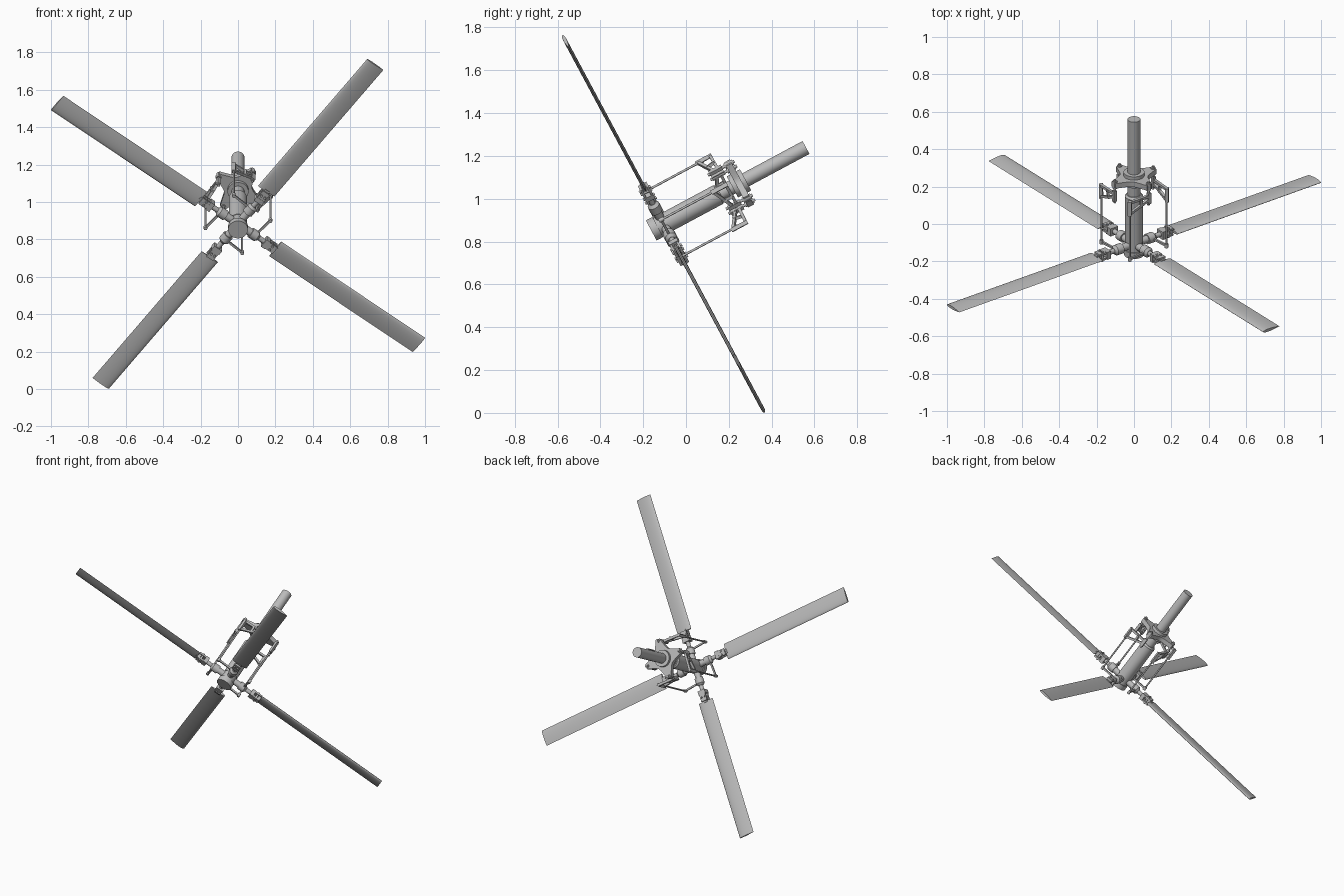
import bpy, bmesh
from math import radians, cos, sin, pi, sqrt
from mathutils import Matrix, Vector

if "Cube" in bpy.data.objects:
    bpy.data.objects.remove(bpy.data.objects["Cube"], do_unlink=True)

metal = bpy.data.materials.new("plain grey metal")
metal.use_nodes = True
GREY = (0.5, 0.5, 0.5, 1)
metal.diffuse_color = GREY
metal.node_tree.nodes["Principled BSDF"].inputs["Base Color"].default_value = GREY

# Tilted rotor frame: local xy is the blade disc, local -z runs along the mast
FRAME = Matrix.Translation((0, -0.105, 0.8825)) @ Matrix.Rotation(radians(118.2), 4, "X")
BLADE_ANGLE = 52.8
ROD_OFFSET = 44.5
NAMES = ["upper_left", "upper_right", "lower_right", "lower_left"]


def pt(angle, r, s):
    """Point in the rotor frame: disc angle, radius, distance along the mast."""
    a = radians(angle)
    return Vector((r * cos(a), r * sin(a), -s))


def finish(bm, name):
    bmesh.ops.recalc_face_normals(bm, faces=bm.faces)
    mesh = bpy.data.meshes.new(name)
    bm.to_mesh(mesh)
    bm.free()
    mesh.materials.append(metal)
    ob = bpy.data.objects.new(name, mesh)
    ob.matrix_world = FRAME
    bpy.context.collection.objects.link(ob)
    bpy.ops.object.select_all(action="DESELECT")
    ob.select_set(True)
    bpy.context.view_layer.objects.active = ob
    bpy.ops.object.shade_smooth_by_angle(angle=radians(35))
    return ob


def tube(bm, a, b, r1, r2=None, n=20):
    d = b - a
    m = Matrix.Translation((a + b) / 2) @ d.to_track_quat("Z", "Y").to_matrix().to_4x4()
    bmesh.ops.create_cone(bm, cap_ends=True, segments=n, radius1=r1,
                          radius2=r1 if r2 is None else r2, depth=d.length, matrix=m)


def box(bm, angle, r, s, size, side=0):
    m = (Matrix.Rotation(radians(angle), 4, "Z") @ Matrix.Translation((r, side, -s))
         @ Matrix.Diagonal((*size, 1)))
    bmesh.ops.create_cube(bm, size=1, matrix=m)


def bar(bm, a, b, width, depth):
    """Rectangular bar between two points, depth measured along the mast."""
    x = (b - a).normalized()
    y = Vector((0, 0, 1)).cross(x).normalized()
    rot = Matrix((x, y, x.cross(y))).transposed().to_4x4()
    m = (Matrix.Translation((a + b) / 2) @ rot
         @ Matrix.Diagonal(((b - a).length, width, depth, 1)))
    bmesh.ops.create_cube(bm, size=1, matrix=m)


def prism(bm, low, high):
    """Solid between two matching outlines."""
    a = [bm.verts.new(p) for p in low]
    b = [bm.verts.new(p) for p in high]
    bm.faces.new(a)
    bm.faces.new(b)
    for i in range(len(a)):
        j = (i + 1) % len(a)
        bm.faces.new((a[i], a[j], b[j], b[i]))


def axial(bm, s1, s2, r1, r2=None):
    tube(bm, pt(0, 0, s1), pt(0, 0, s2), r1, r2, 40)


# Mast with its thicker sleeve
bm = bmesh.new()
axial(bm, 0.0, 0.755, 0.034)
finish(bm, "mast")
bm = bmesh.new()
axial(bm, 0.02, 0.29, 0.049)
axial(bm, 0.29, 0.3, 0.049, 0.04)
finish(bm, "mast_sleeve")

# Hub cap
bm = bmesh.new()
axial(bm, -0.065, -0.03, 0.053)
axial(bm, -0.03, 0.03, 0.046)
finish(bm, "hub")

# Concave four-pointed swashplate with collar
bm = bmesh.new()
outline = []
for k in range(4):
    base = BLADE_ANGLE + 90 * k
    for off, r in ((-7, 0.138), (7, 0.138), (17, 0.104), (31, 0.082), (45, 0.075),
                   (59, 0.082), (73, 0.104)):
        outline.append((base + off, r))
prism(bm, [pt(a, r, 0.385) for a, r in outline], [pt(a, r, 0.415) for a, r in outline])
axial(bm, 0.365, 0.435, 0.056)
finish(bm, "swashplate")

# Airfoil outline across the chord
CHORD, THICK, STEPS = 0.109, 0.017, 10


def airfoil():
    top = []
    for i in range(STEPS + 1):
        t = (1 - cos(pi * i / STEPS)) / 2
        h = 2.6 * (sqrt(t) * (1 - t)) * THICK / 2
        top.append((CHORD * (0.5 - t), h))
    return top + [(y, -h) for y, h in reversed(top[1:-1])]


for k in range(4):
    ang = BLADE_ANGLE + 90 * k
    rod = ang + ROD_OFFSET
    tag = NAMES[k]

    # Blade
    bm = bmesh.new()
    turn = Matrix.Rotation(radians(ang), 4, "Z")
    prism(bm, [turn @ Vector((0.25, y, z)) for y, z in airfoil()],
          [turn @ Vector((1.214, y, z)) for y, z in airfoil()])
    finish(bm, tag + "_blade")

    # Hub arm: socket, flange and thin spindle
    bm = bmesh.new()
    tube(bm, pt(ang, 0.02, 0), pt(ang, 0.085, 0), 0.021)
    tube(bm, pt(ang, 0.085, 0), pt(ang, 0.125, 0), 0.029)
    tube(bm, pt(ang, 0.125, 0), pt(ang, 0.138, 0), 0.029, 0.016)
    tube(bm, pt(ang, 0.13, 0), pt(ang, 0.2, 0), 0.014)
    finish(bm, tag + "_hub_arm")

    # Blade grip: block, two cheeks and bolts
    bm = bmesh.new()
    box(bm, ang, 0.187, 0, (0.026, 0.052, 0.046))
    for side in (-1, 1):
        box(bm, ang, 0.22, side * 0.017, (0.06, 0.044, 0.011))
        tube(bm, pt(ang + side * 3, 0.222, -0.03), pt(ang + side * 3, 0.222, 0.03), 0.007, n=12)
    box(bm, ang, 0.245, 0, (0.03, 0.03, 0.022))
    finish(bm, tag + "_blade_grip")

    # Pitch horn and push rod with end joints
    bm = bmesh.new()
    bar(bm, pt(ang, 0.115, 0), pt(rod, 0.175, 0), 0.011, 0.012)
    finish(bm, tag + "_pitch_horn")
    bm = bmesh.new()
    tube(bm, pt(rod, 0.175, -0.012), pt(rod, 0.175, 0.33), 0.0055, n=12)
    for s in (0, 0.29):
        tube(bm, pt(rod, 0.175, s - 0.012), pt(rod, 0.175, s + 0.012), 0.01, n=12)
    finish(bm, tag + "_push_rod")

    # Open A-shaped bracket carrying the push rod
    bm = bmesh.new()
    inner, outer = (ang, 0.132), (rod, 0.178)
    for s_in, s_out in ((0.325, 0.275), (0.345, 0.342)):
        bar(bm, pt(*inner, s_in), pt(*outer, s_out), 0.016, 0.014)
    for p, lo, hi in ((inner, 0.3, 0.365), (outer, 0.265, 0.35)):
        box(bm, p[0], p[1], (lo + hi) / 2, (0.018, 0.02, hi - lo))
    bar(bm, pt(ang + 22, 0.139, 0.295), pt(ang + 22, 0.147, 0.345), 0.014, 0.014)
    finish(bm, tag + "_bracket")

    # Link from bracket to swashplate corner
    bm = bmesh.new()
    tube(bm, pt(ang, 0.128, 0.29), pt(ang, 0.128, 0.43), 0.007, n=12)
    tube(bm, pt(ang, 0.128, 0.378), pt(ang, 0.128, 0.422), 0.013, n=12)
    finish(bm, tag + "_swashplate_link")
